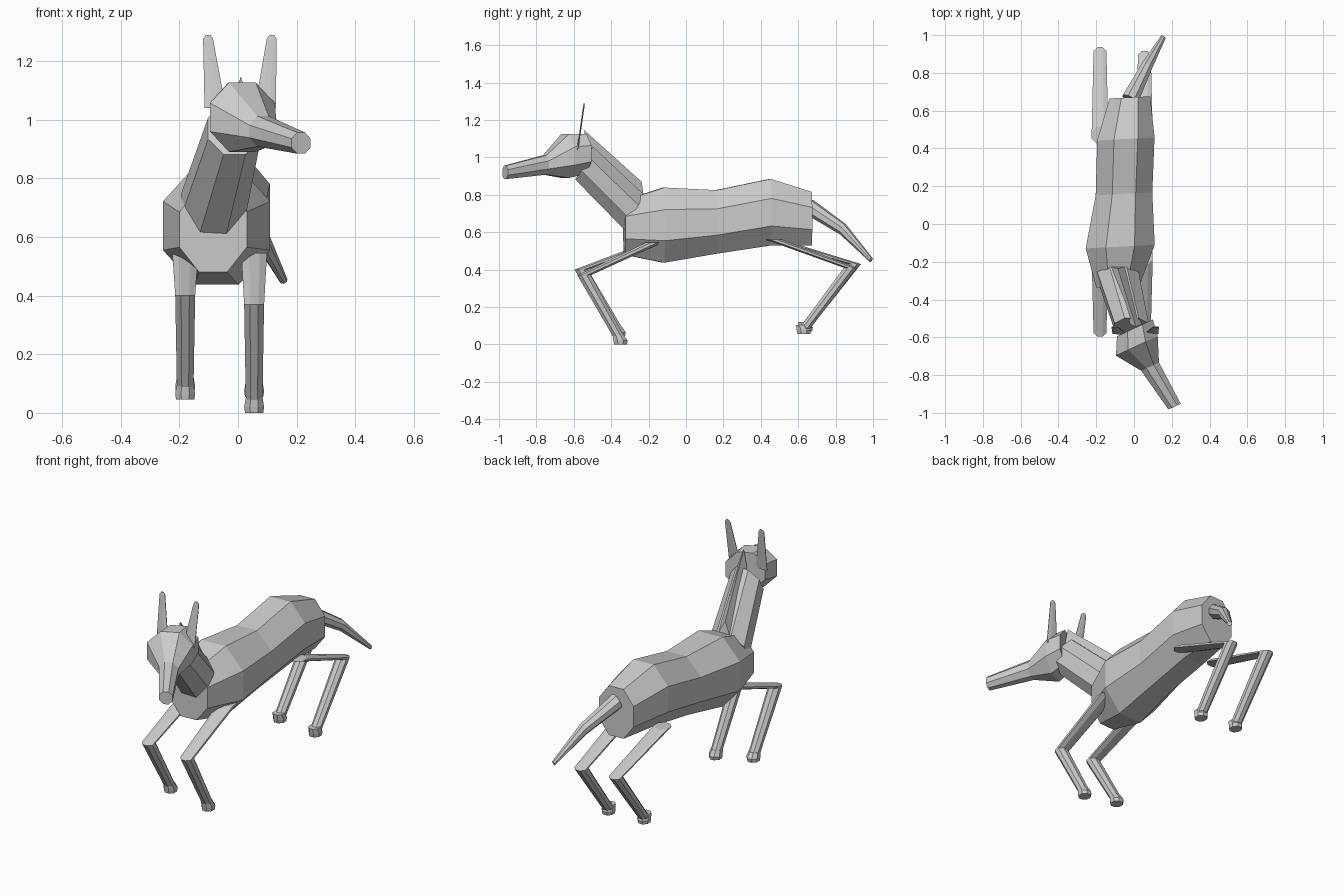
import bpy
import bmesh
from math import sin, cos, pi, radians

cube = bpy.data.objects.get("Cube")
if cube:
    bpy.data.objects.remove(cube, do_unlink=True)

# Single plain grey
grey = bpy.data.materials.new("plain_grey")
grey.use_nodes = True
COLOUR = (0.6, 0.6, 0.6, 1)
grey.diffuse_color = COLOUR
grey.node_tree.nodes["Principled BSDF"].inputs["Base Color"].default_value = COLOUR


def loft(name, rings, yaw=0, pitch=0, sides=8):
    """Flat-faced tube through rings (x, y, z, half width, half height).
    Pitch tips the rings from upright (0) to lying flat (90)."""
    yaw, pitch = radians(yaw), radians(pitch)
    even = sides % 2 == 0
    grow = 1 / cos(pi / sides) if even else 1
    bm = bmesh.new()
    loops = []
    for x, y, z, w, h in rings:
        loop = []
        for i in range(sides):
            a = pi / 2 + 2 * pi * (i + 0.5 * even) / sides
            u, v = w * grow * cos(a), h * grow * sin(a)
            back = v * sin(pitch)
            loop.append(bm.verts.new((x + u * cos(yaw) - back * sin(yaw),
                                      y + u * sin(yaw) + back * cos(yaw),
                                      z + v * cos(pitch))))
        loops.append(loop)
    for a, b in zip(loops, loops[1:]):
        for i in range(sides):
            j = (i + 1) % sides
            bm.faces.new((a[i], a[j], b[j], b[i]))
    bm.faces.new(loops[0])
    bm.faces.new(loops[-1])
    bmesh.ops.recalc_face_normals(bm, faces=bm.faces)
    mesh = bpy.data.meshes.new(name)
    bm.to_mesh(mesh)
    bm.free()
    mesh.materials.append(grey)
    obj = bpy.data.objects.new(name, mesh)
    bpy.context.collection.objects.link(obj)
    return obj


# Torso
loft("body", [
    (-0.085, -0.33, 0.625, 0.115, 0.145),
    (-0.073, -0.12, 0.638, 0.183, 0.201),
    (-0.053, 0.16, 0.655, 0.15, 0.17),
    (-0.043, 0.45, 0.707, 0.152, 0.178),
    (-0.022, 0.67, 0.673, 0.108, 0.143),
], yaw=3)

# Neck and the ridge of mane along it
loft("neck", [
    (-0.085, -0.275, 0.705, 0.11, 0.108),
    (-0.012, -0.545, 0.97, 0.09, 0.1),
], pitch=28)
loft("mane", [
    (-0.085, -0.23, 0.82, 0.045, 0.05),
    (0.01, -0.535, 1.08, 0.035, 0.067),
], pitch=-8, sides=3)

# Head, turned towards its left
loft("head", [
    (0.005, -0.55, 1.02, 0.105, 0.105),
    (0.015, -0.645, 1.008, 0.122, 0.118),
    (0.085, -0.755, 0.96, 0.052, 0.052),
    (0.215, -0.967, 0.92, 0.036, 0.036),
], yaw=25)

# Thin upright ears
for name, base, tip in (("right_ear", -0.078, -0.102), ("left_ear", 0.093, 0.115)):
    loft(name, [
        (base, -0.58, 1.04, 0.036, 0.004),
        (tip, -0.546, 1.275, 0.017, 0.004),
        (tip, -0.544, 1.288, 0.008, 0.003),
    ], pitch=90)

# Tail
loft("tail", [
    (-0.02, 0.66, 0.735, 0.045, 0.04),
    (0.07, 0.84, 0.615, 0.03, 0.03),
    (0.155, 0.99, 0.452, 0.014, 0.012),
], yaw=-27, pitch=20)

# Legs: x, hip (y, z), knee (y, z), foot (y, z)
LEGS = {
    "front_left": (0.055, (-0.17, 0.545), (-0.545, 0.37), (-0.35, 0)),
    "front_right": (-0.18, (-0.17, 0.545), (-0.56, 0.4), (-0.36, 0.045)),
    "rear_left": (0.055, (0.47, 0.56), (0.88, 0.41), (0.63, 0.055)),
    "rear_right": (-0.18, (0.47, 0.56), (0.9, 0.43), (0.64, 0.07)),
}
for name, (x, hip, knee, foot) in LEGS.items():
    fy, fz = foot
    loft(name + "_thigh", [(x, *hip, 0.044, 0.044), (x, *knee, 0.034, 0.036)], pitch=90)
    loft(name + "_shin", [(x, *knee, 0.034, 0.036),
                          (x, fy, fz + 0.025, 0.028, 0.03)], pitch=90)
    loft(name + "_hoof", [(x, fy - 0.012, fz + 0.05, 0.029, 0.03),
                          (x, fy, fz + 0.02, 0.034, 0.038),
                          (x, fy, fz, 0.031, 0.034)], pitch=90)
